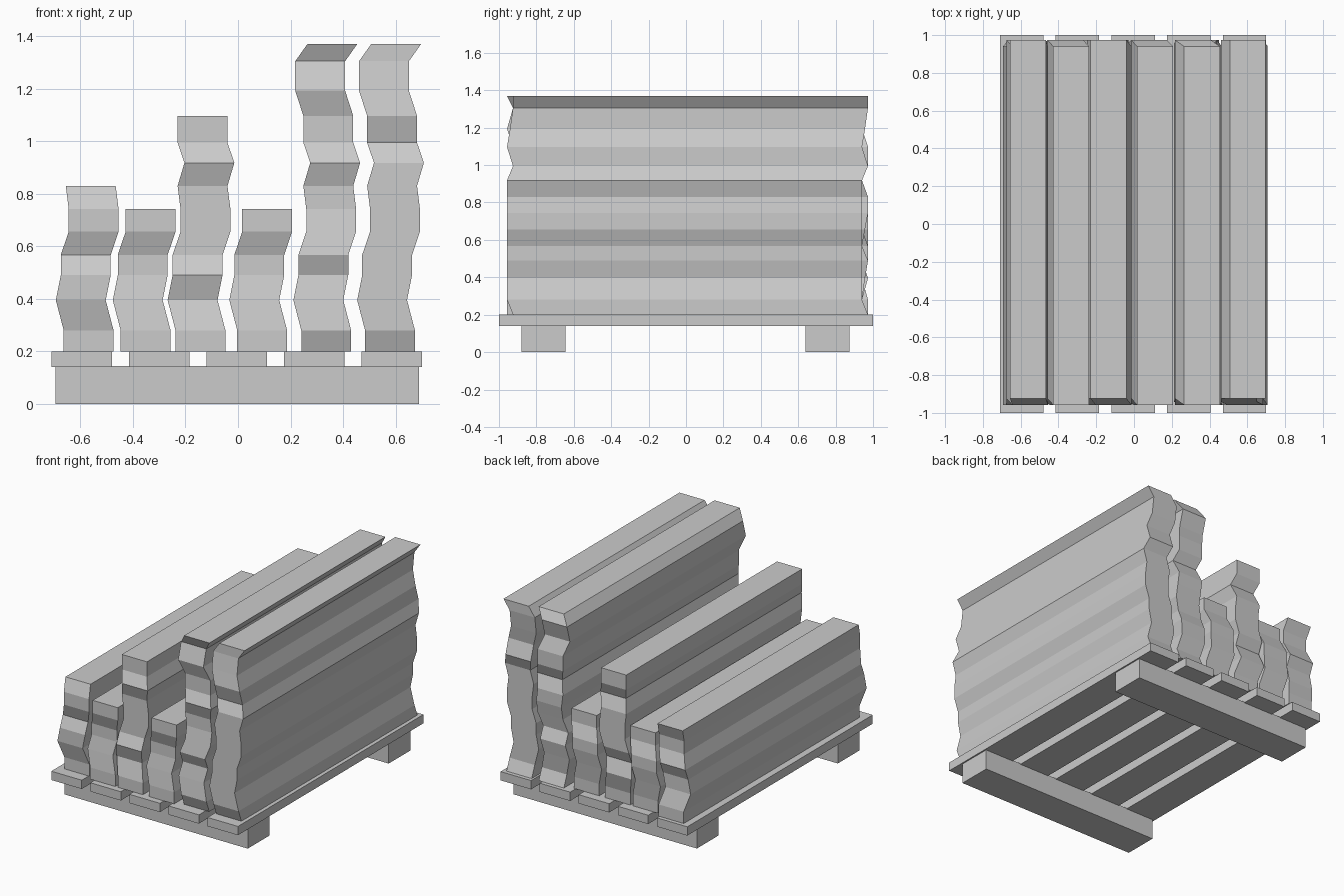
import bpy
import bmesh

cube = bpy.data.objects.get("Cube")
if cube:
    bpy.data.objects.remove(cube, do_unlink=True)

# One plain grey for everything
grey = bpy.data.materials.new("light grey")
grey.use_nodes = True
colour = (0.6, 0.6, 0.6, 1)
grey.diffuse_color = colour
grey.node_tree.nodes["Principled BSDF"].inputs["Base Color"].default_value = colour


def finish(name, bm):
    bmesh.ops.recalc_face_normals(bm, faces=bm.faces)
    mesh = bpy.data.meshes.new(name)
    bm.to_mesh(mesh)
    bm.free()
    mesh.materials.append(grey)
    obj = bpy.data.objects.new(name, mesh)
    bpy.context.collection.objects.link(obj)


def loft(name, rings):
    """Join horizontal rectangles (x0, x1, y0, y1, z) into a closed stack."""
    bm = bmesh.new()
    loops = [[bm.verts.new(p) for p in
              ((x0, y0, z), (x1, y0, z), (x1, y1, z), (x0, y1, z))]
             for x0, x1, y0, y1, z in rings]
    bm.faces.new(loops[0])
    bm.faces.new(loops[-1])
    for low, high in zip(loops, loops[1:]):
        for i in range(4):
            j = (i + 1) % 4
            bm.faces.new((low[i], low[j], high[j], high[i]))
    finish(name, bm)


def box(name, x0, x1, y0, y1, z0, z1):
    loft(name, [(x0, x1, y0, y1, z) for z in (z0, z1)])


# Pallet: two cross bearers and five deck slats
box("front_bearer", -0.695, 0.69, -0.88, -0.645, 0, 0.145)
box("back_bearer", -0.695, 0.69, 0.64, 0.875, 0, 0.145)
for i in range(5):
    x = -0.71 + i * 0.295
    box(f"deck_slat_{i + 1}", x, x + 0.23, -1, 1, 0.14, 0.2)

# Stacks of uneven sheets: shared sideways drift at each level
LEVELS = [0.2, 0.28, 0.395, 0.49, 0.567, 0.656, 0.743,
          0.83, 0.918, 0.995, 1.097, 1.193, 1.305, 1.37]
DRIFT = [0, 0, -0.03, -0.011, -0.011, 0.019, 0.019,
         0.008, 0.034, 0.008, 0.008, -0.023, -0.023, 0.023]
WIDTH, LENGTH = 0.19, 1.898
# Lengthwise slip per level: f = forward, m = middle, b = back
SLIP = {"f": -0.957, "m": -0.941, "b": -0.925}
STACKS = [(-0.664, "bbffbffb"),
          (-0.447, "ffmbbff"),
          (-0.238, "ffbfbbbbfbb"),
          (-0.003, "ffmbbff"),
          (0.241, "bfmbfmbbfbbfbf"),
          (0.484, "bffffffffbfmbb")]
for n, (x, slips) in enumerate(STACKS, 1):
    rings = []
    for z, dx, s in zip(LEVELS, DRIFT, slips):
        y = SLIP[s]
        rings.append((x + dx, x + dx + WIDTH, y, y + LENGTH, z))
    loft(f"sheet_stack_{n}", rings)
